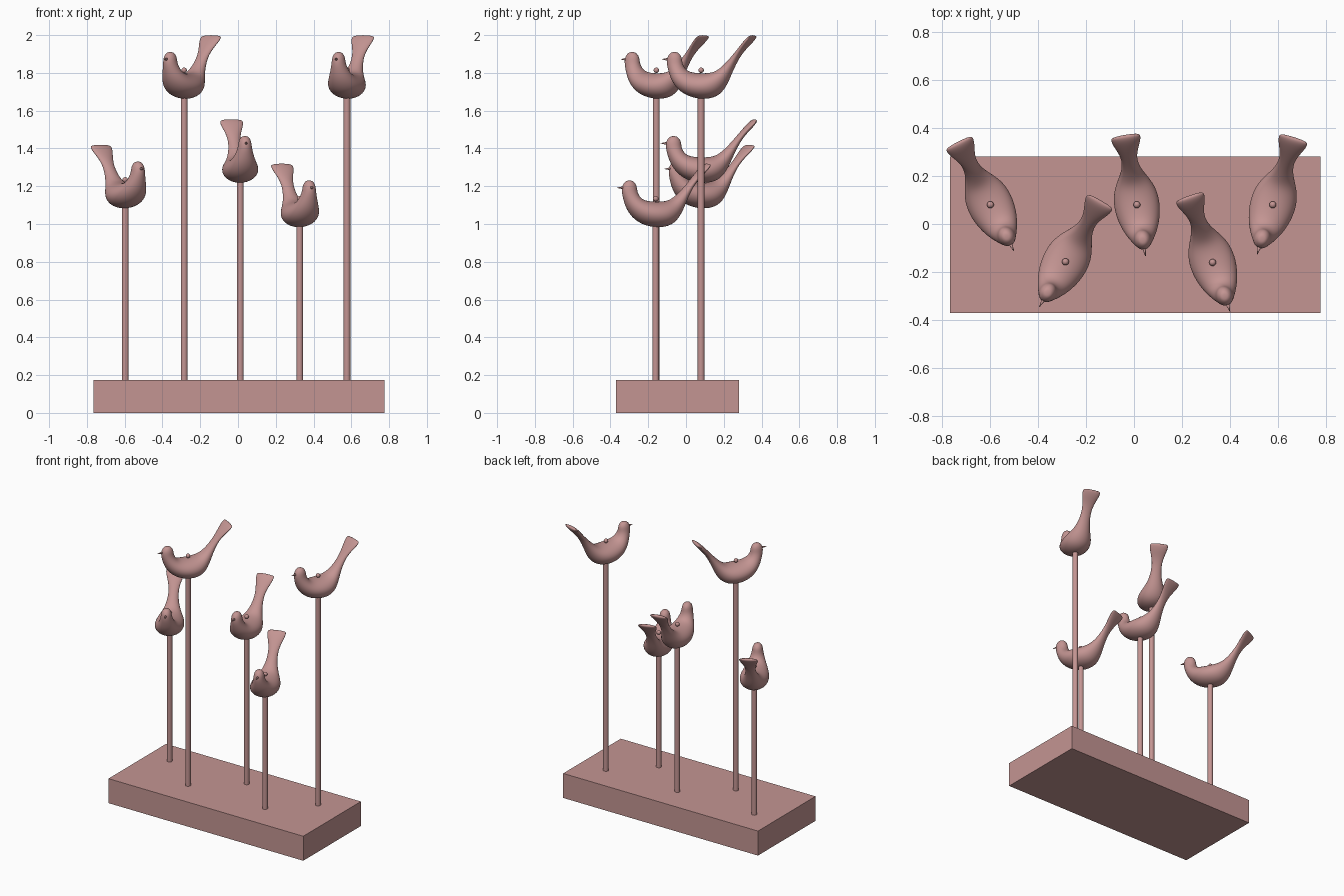
import bpy, bmesh, math
from mathutils import Vector, Matrix

if "Cube" in bpy.data.objects:
    bpy.data.objects.remove(bpy.data.objects["Cube"])

# Bird sections: back point (y, z), belly point (y, z), half width; head to tail
SECTIONS = [
    (-0.137, 0.251, -0.162, 0.250, 0.012),
    (-0.122, 0.243, -0.175, 0.241, 0.024),
    (-0.108, 0.224, -0.189, 0.220, 0.034),
    (-0.106, 0.196, -0.190, 0.188, 0.037),
    (-0.098, 0.172, -0.180, 0.148, 0.046),
    (-0.080, 0.152, -0.160, 0.093, 0.062),
    (-0.050, 0.142, -0.113, 0.036, 0.082),
    (0.000, 0.138, -0.040, 0.004, 0.097),
    (0.050, 0.140, 0.040, -0.001, 0.094),
    (0.085, 0.150, 0.100, 0.020, 0.075),
    (0.115, 0.172, 0.142, 0.075, 0.052),
    (0.150, 0.205, 0.172, 0.145, 0.036),
    (0.190, 0.250, 0.207, 0.215, 0.032),
    (0.225, 0.290, 0.240, 0.260, 0.045),
    (0.255, 0.322, 0.272, 0.292, 0.060),
    (0.275, 0.338, 0.290, 0.315, 0.063),
    (0.289, 0.341, 0.297, 0.330, 0.057),
]
SIDES = 20

# Pole x, y, height of the bird's belly, heading in degrees
BIRDS = [
    (-0.597, 0.08, 1.08, 27),
    (-0.285, -0.157, 1.66, -30),
    (0.012, 0.08, 1.215, 9.5),
    (0.327, -0.16, 0.98, 19.5),
    (0.577, 0.08, 1.66, -17.5),
]


def finish(bm, name, smooth=True):
    bmesh.ops.recalc_face_normals(bm, faces=bm.faces)
    for f in bm.faces:
        f.smooth = smooth
    me = bpy.data.meshes.new(name)
    bm.to_mesh(me)
    bm.free()
    return me


def add(name, me, matrix=Matrix()):
    ob = bpy.data.objects.new(name, me)
    ob.matrix_world = matrix
    bpy.context.collection.objects.link(ob)
    return ob


# Lofted bird body, head to tail
bm = bmesh.new()
rings = []
for by, bz, cy, cz, w in SECTIONS:
    back, belly = Vector((0, by, bz)), Vector((0, cy, cz))
    mid, half = (back + belly) / 2, (back - belly) / 2
    ring = []
    for i in range(SIDES):
        a = 2 * math.pi * i / SIDES
        ring.append(bm.verts.new(mid + half * math.cos(a) + Vector((w * math.sin(a), 0, 0))))
    rings.append(ring)
for r, s in zip(rings, rings[1:]):
    for i in range(SIDES):
        j = (i + 1) % SIDES
        bm.faces.new((r[i], r[j], s[j], s[i]))
for ring in (rings[0], rings[-1]):
    bm.faces.new(ring)
bird_mesh = finish(bm, "bird_body")

# Beak
bm = bmesh.new()
bmesh.ops.create_cone(bm, cap_ends=True, segments=12, radius1=0.009, radius2=0.001, depth=0.04,
                      matrix=Matrix.Translation((0, -0.197, 0.212)) @ Matrix.Rotation(math.pi / 2, 4, 'X'))
beak_mesh = finish(bm, "beak")

# Small ball on the bird's back
bm = bmesh.new()
bmesh.ops.create_uvsphere(bm, u_segments=16, v_segments=10, radius=0.0145,
                          matrix=Matrix.Translation((0, 0, 0.154)))
ball_mesh = finish(bm, "back_ball")

# Base block
bm = bmesh.new()
bmesh.ops.create_cube(bm, size=1, matrix=Matrix.Translation((0.005, -0.045, 0.0875))
                      @ Matrix.Diagonal((1.54, 0.65, 0.175, 1)))
parts = [add("base", finish(bm, "base", False))]

# Birds on poles
for n, (x, y, z, deg) in enumerate(BIRDS, 1):
    m = Matrix.Translation((x, y, z)) @ Matrix.Rotation(math.radians(deg), 4, 'Z')
    body = add(f"bird_{n}", bird_mesh, m)
    body.modifiers.new("smooth", 'SUBSURF').levels = 2
    body.modifiers["smooth"].render_levels = 2
    parts += [body, add(f"beak_{n}", beak_mesh, m), add(f"back_ball_{n}", ball_mesh, m)]

    bottom, top = 0.17, z + 0.03
    bm = bmesh.new()
    bmesh.ops.create_cone(bm, cap_ends=True, segments=24, radius1=0.018, radius2=0.018, depth=top - bottom,
                          matrix=Matrix.Translation((x, y, (top + bottom) / 2)))
    pole = finish(bm, "pole")
    for f in pole.polygons:
        f.use_smooth = len(f.vertices) == 4
    parts.append(add(f"pole_{n}", pole))

# Shared dusty rose colour
mat = bpy.data.materials.new("dusty_rose")
mat.diffuse_color = (0.55, 0.30, 0.29, 1)
mat.use_nodes = True
mat.node_tree.nodes["Principled BSDF"].inputs["Base Color"].default_value = mat.diffuse_color
for me in {p.data for p in parts}:
    me.materials.append(mat)
